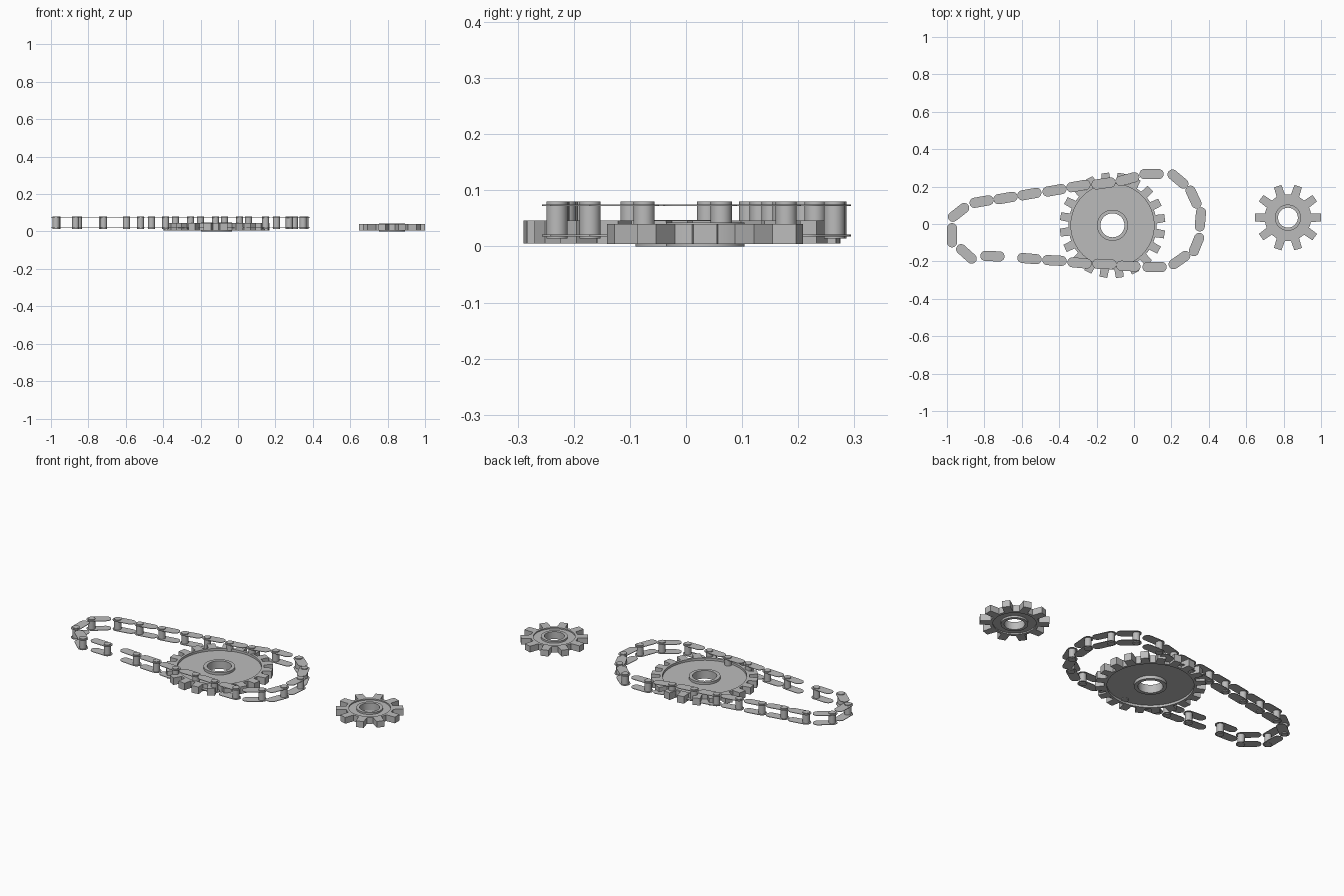
import bpy
import bmesh
from math import cos, sin, pi, radians
from mathutils import Matrix, Vector

cube = bpy.data.objects.get("Cube")
if cube:
    bpy.data.objects.remove(cube, do_unlink=True)

steel = bpy.data.materials.new("grey steel")
steel.use_nodes = True
grey = (0.5, 0.5, 0.5, 1)
steel.diffuse_color = grey
steel.node_tree.nodes["Principled BSDF"].inputs["Base Color"].default_value = grey


def finish(bm, name, location, angle=0.0):
    """Turn a bmesh into a named, smooth-by-angle object."""
    bmesh.ops.recalc_face_normals(bm, faces=bm.faces)
    mesh = bpy.data.meshes.new(name)
    bm.to_mesh(mesh)
    bm.free()
    mesh.materials.append(steel)
    obj = bpy.data.objects.new(name, mesh)
    bpy.context.collection.objects.link(obj)
    obj.location = location
    obj.rotation_euler.z = angle
    bpy.ops.object.select_all(action="DESELECT")
    obj.select_set(True)
    bpy.context.view_layer.objects.active = obj
    bpy.ops.object.shade_smooth_by_angle(angle=radians(35))
    return obj


def prism(bm, outline, low, high):
    """Extrude a flat outline between two heights."""
    face = bm.faces.new([bm.verts.new((x, y, low)) for x, y in outline])
    made = bmesh.ops.extrude_face_region(bm, geom=[face])["geom"]
    verts = [v for v in made if isinstance(v, bmesh.types.BMVert)]
    bmesh.ops.translate(bm, verts=verts, vec=(0, 0, high - low))


def gear(name, center, hole, hub, recess, root, tip, low, high, hub_top, depth,
         teeth, width, phase):
    """Turned body with a hub and recessed web, ringed by square teeth."""
    bm = bmesh.new()
    upper = [(hole, hub_top), (hub, hub_top), (hub, high - depth),
             (recess, high - depth), (recess, high), (root, high)]
    lower = [(root, low), (recess, low), (recess, low + depth),
             (hub, low + depth), (hub, 0), (hole, 0)]
    ring = [bm.verts.new((r, 0, z)) for r, z in upper + lower]
    edges = [bm.edges.new((a, b)) for a, b in zip(ring, ring[1:] + ring[:1])]
    bmesh.ops.spin(bm, geom=ring + edges, axis=(0, 0, 1), cent=(0, 0, 0),
                   angle=2 * pi, steps=64, use_merge=False)
    bmesh.ops.remove_doubles(bm, verts=bm.verts, dist=0.0001)
    start, half = root - 0.006, width / 2
    tooth = [(start, -half * 1.1), (tip, -half), (tip, half), (start, half * 1.1)]
    for i in range(teeth):
        turn = Matrix.Rotation(phase + 2 * pi * i / teeth, 2)
        prism(bm, [turn @ Vector(p) for p in tooth], low, high)
    return finish(bm, name, (*center, 0))


def chain_link(name, x, y, degrees):
    """Two rounded plates joined by one roller at the leading end."""
    bm = bmesh.new()
    reach, radius, steps = 0.038, 0.027, 10
    outline = []
    for side in (1, -1):
        for i in range(steps + 1):
            a = pi * i / steps - pi / 2
            outline.append((side * (reach + radius * cos(a)), side * radius * sin(a)))
    for z in (0.018, 0.072):
        prism(bm, outline, z, z + 0.003)
    bmesh.ops.create_cone(bm, cap_ends=True, segments=24, radius1=0.019,
                          radius2=0.019, depth=0.066,
                          matrix=Matrix.Translation((reach, 0, 0.047)))
    return finish(bm, name, (x, y, 0), radians(degrees))


# Sprockets
gear("large_sprocket", (-0.115, -0.007), hole=0.064, hub=0.083, recess=0.222,
     root=0.236, tip=0.282, low=0.005, high=0.046, hub_top=0.047, depth=0.013,
     teeth=20, width=0.042, phase=radians(8))
gear("small_sprocket", (0.823, 0.034), hole=0.053, hub=0.07, recess=0.11,
     root=0.125, tip=0.177, low=0.004, high=0.04, hub_top=0.043, depth=0.007,
     teeth=10, width=0.042, phase=0)

# Chain links in running order: x, y, heading in degrees
path = [
    (.355, .025, 85), (.318, .144, 115), (.235, .24, 140), (.094, .267, 180),
    (-.035, .24, 195), (-.163, .217, 188), (-.297, .203, 190), (-.425, .18, 190),
    (-.559, .16, 190), (-.687, .139, 190), (-.815, .12, 190), (-.938, .062, 218),
    (-.973, -.06, 270), (-.896, -.16, 318), (-.757, -.172, 358),
    (-.559, -.185, 355), (-.425, -.195, 357), (-.291, -.208, 355),
    (-.158, -.214, 358), (-.03, -.225, 357), (.11, -.23, 0), (.243, -.193, 35),
    (.334, -.11, 68),
]
for i, (x, y, heading) in enumerate(path):
    chain_link(f"chain_link_{i + 1}", x, y, heading)
